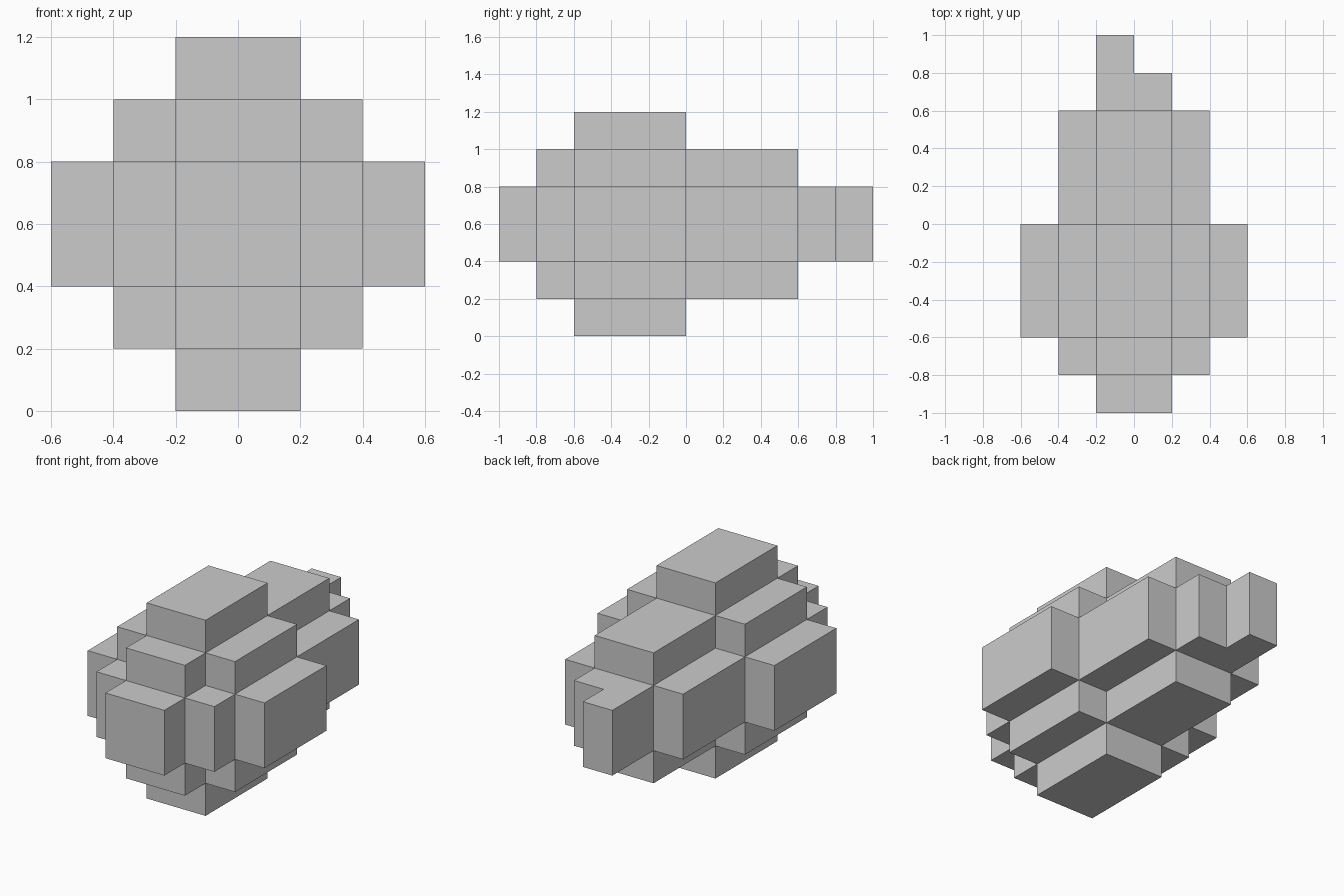
import bpy, bmesh
from mathutils import Vector

if "Cube" in bpy.data.objects:
    bpy.data.objects.remove(bpy.data.objects["Cube"])

U = 0.2  # size of one block
cells = set()


def fill(x0, x1, y0, y1, z0, z1):
    """Add a box of blocks, given in block units."""
    cells.update((x, y, z) for x in range(x0, x1)
                 for y in range(y0, y1) for z in range(z0, z1))


# Stepped body: tall core, long core and side steps (half width, y range, z range)
for half, y0, y1, z0, z1 in [
    (1, -3, 0, 0, 6),   # tall middle
    (1, -4, 3, 1, 5),   # upper and lower steps
    (1, -5, 4, 2, 4),   # full length core
    (2, -3, 0, 1, 5),   # side shoulders
    (2, -4, 3, 2, 4),   # long side steps
    (3, -3, 0, 2, 4),   # outermost side steps
]:
    fill(-half, half, y0, y1, z0, z1)

# Offset tip at the back
fill(-1, 0, 4, 5, 2, 4)

# Skin only the exposed block faces
bm = bmesh.new()
for c in cells:
    for axis in range(3):
        for s in (-1, 1):
            n = [0, 0, 0]
            n[axis] = s
            if tuple(a + b for a, b in zip(c, n)) in cells:
                continue
            n = Vector(n)
            u = Vector([float(i == (axis + 1) % 3) for i in range(3)])
            v = n.cross(u)
            mid = Vector(c) + Vector((0.5, 0.5, 0.5)) + n * 0.5
            bm.faces.new([bm.verts.new((mid + (u * a + v * b) * 0.5) * U)
                          for a, b in ((-1, -1), (1, -1), (1, 1), (-1, 1))])

# Weld blocks and merge coplanar faces
bmesh.ops.remove_doubles(bm, verts=bm.verts, dist=1e-4)
bmesh.ops.dissolve_limit(bm, angle_limit=0.01, verts=bm.verts, edges=bm.edges)
bmesh.ops.recalc_face_normals(bm, faces=bm.faces)

mesh = bpy.data.meshes.new("stepped_body")
bm.to_mesh(mesh)
bm.free()
body = bpy.data.objects.new("stepped_body", mesh)
bpy.context.collection.objects.link(body)
